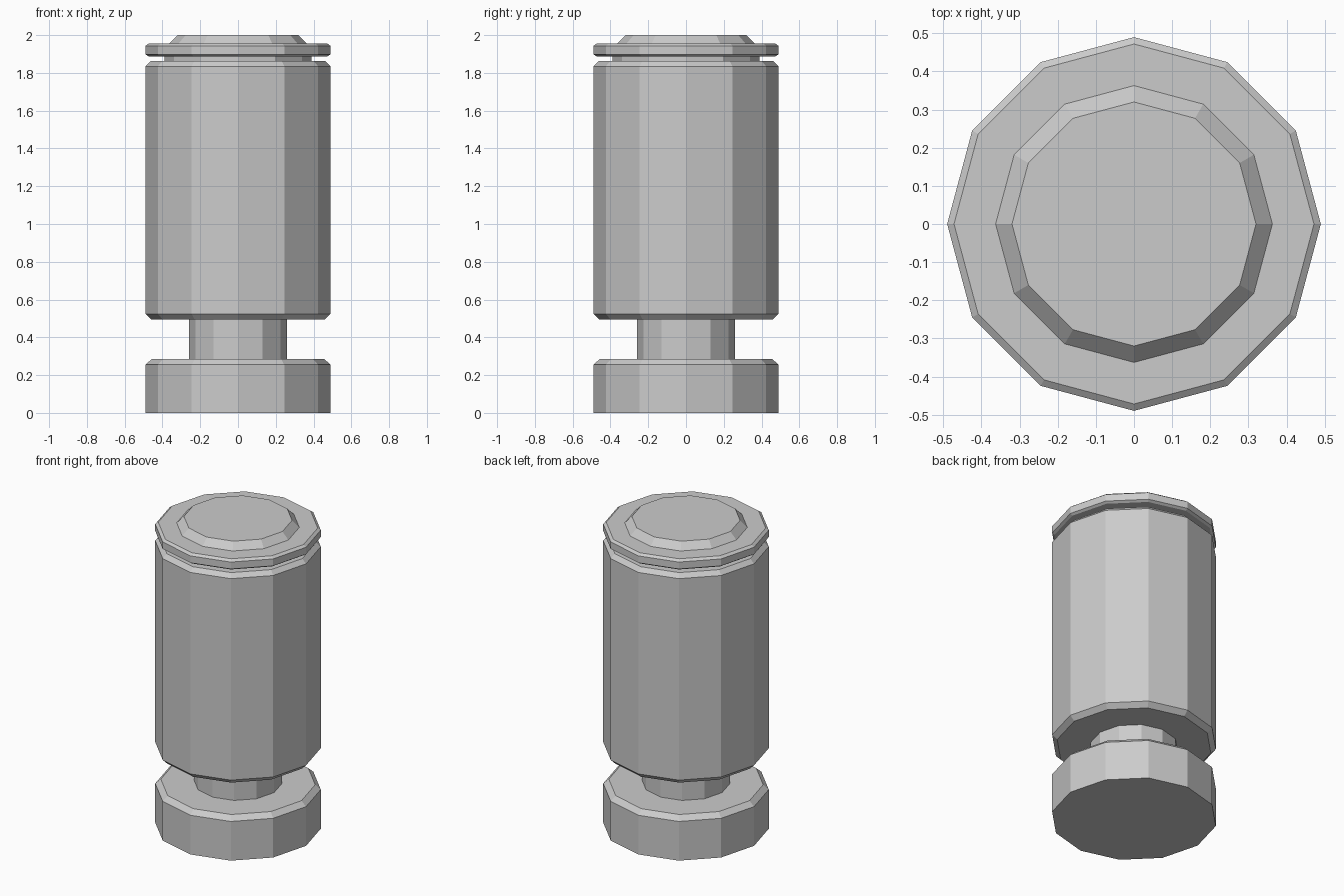
import bpy, bmesh
from math import cos, sin, pi

if "Cube" in bpy.data.objects:
    bpy.data.objects.remove(bpy.data.objects["Cube"])

SIDES = 12


def lathe(name, profile, cap_bottom=False, cap_top=False):
    """Turn a (radius, z) profile into a flat-shaded twelve-sided shell."""
    bm = bmesh.new()
    rings = [[bm.verts.new((r * cos(2 * pi * i / SIDES), r * sin(2 * pi * i / SIDES), z))
              for i in range(SIDES)] for r, z in profile]
    for low, high in zip(rings, rings[1:]):
        for i in range(SIDES):
            j = (i + 1) % SIDES
            bm.faces.new((low[i], low[j], high[j], high[i]))
    if cap_bottom:
        bm.faces.new(rings[0][::-1])
    if cap_top:
        bm.faces.new(rings[-1])
    mesh = bpy.data.meshes.new(name)
    bm.to_mesh(mesh)
    bm.free()
    obj = bpy.data.objects.new(name, mesh)
    bpy.context.collection.objects.link(obj)
    return obj


# Neighbouring parts share their end rings, so the whole skin is closed
# Foot disc with chamfered upper rim
lathe("base", [(0.49, 0), (0.49, 0.255), (0.457, 0.285), (0.26, 0.285)], cap_bottom=True)
# Narrow stem between foot and body
lathe("lower_neck", [(0.26, 0.285), (0.26, 0.494)])
# Main cylinder, chamfered at both ends
lathe("body", [(0.26, 0.494), (0.46, 0.494), (0.49, 0.524),
               (0.49, 1.835), (0.463, 1.862), (0.39, 1.862)])
# Shallow groove under the lid
lathe("upper_neck", [(0.39, 1.862), (0.39, 1.888)])
# Thin lid plate with small chamfers
lathe("lid", [(0.39, 1.888), (0.475, 1.888), (0.49, 1.898),
              (0.49, 1.943), (0.472, 1.956), (0.363, 1.956)])
# Raised tapered cap
lathe("top_cap", [(0.363, 1.956), (0.32, 2.0)], cap_top=True)
